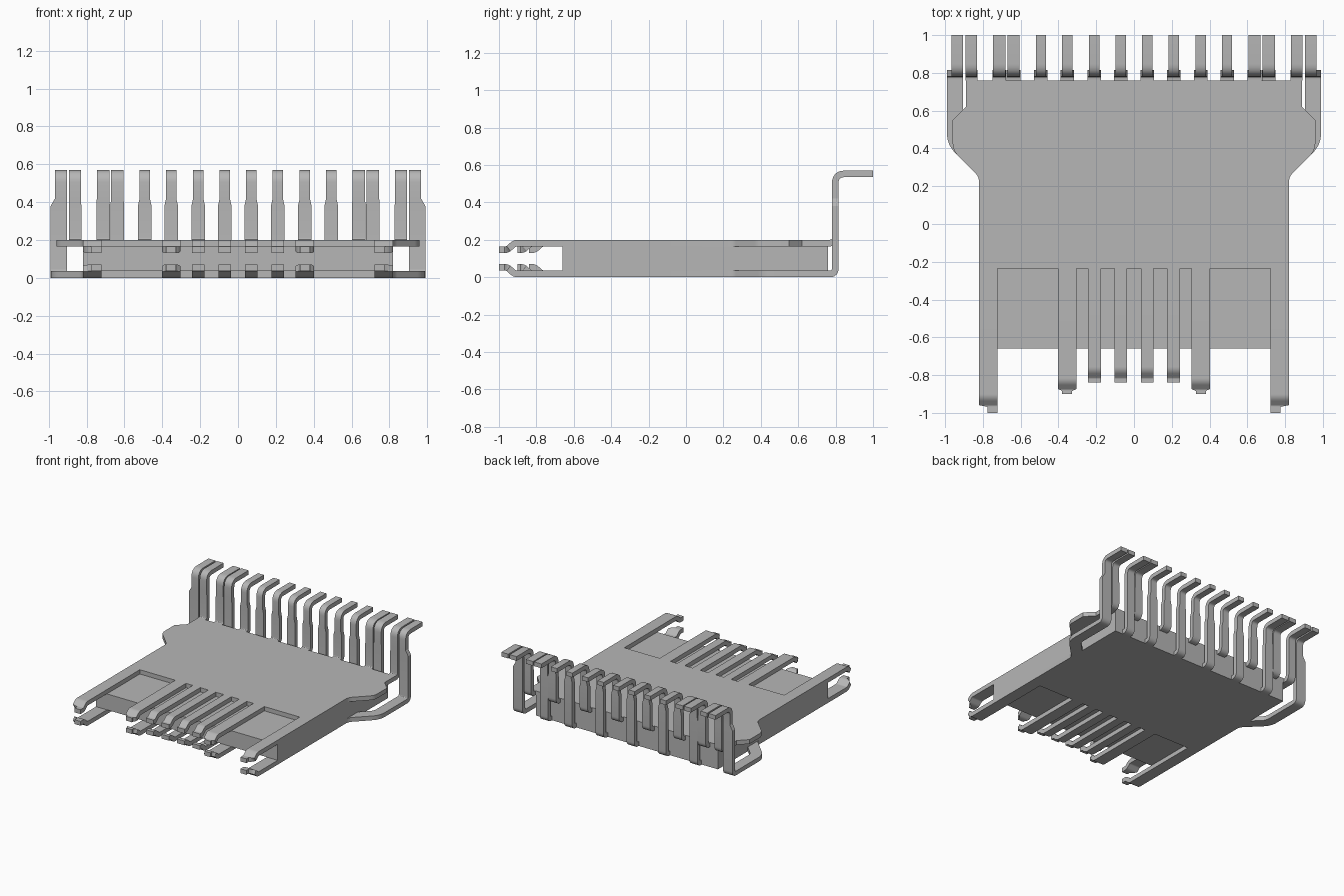
import bpy, bmesh
from mathutils import Vector

if "Cube" in bpy.data.objects:
    bpy.data.objects.remove(bpy.data.objects["Cube"], do_unlink=True)

T = 0.035                       # sheet thickness
TOP, BOTTOM = 0.2 - T / 2, T / 2  # sheet centre heights
ROOT, BACK = -0.235, 0.76       # sheet ends

metal = bpy.data.materials.new("grey_metal")
metal.use_nodes = True
grey = (0.47, 0.47, 0.47, 1)
metal.diffuse_color = grey
metal.node_tree.nodes["Principled BSDF"].inputs["Base Color"].default_value = grey


def finish(name, bm):
    bmesh.ops.recalc_face_normals(bm, faces=bm.faces)
    mesh = bpy.data.meshes.new(name)
    bm.to_mesh(mesh)
    bm.free()
    mesh.materials.append(metal)
    ob = bpy.data.objects.new(name, mesh)
    bpy.context.collection.objects.link(ob)
    bpy.ops.object.select_all(action='DESELECT')
    ob.select_set(True)
    bpy.context.view_layer.objects.active = ob
    bpy.ops.object.shade_smooth_by_angle(angle=0.5)
    return ob


def rounded(points, steps=6):
    """Round each corner (a, b, radius) of an open path."""
    pts = [Vector(p[:2]) for p in points]
    out = []
    for i, p in enumerate(pts):
        r = points[i][2] if len(points[i]) > 2 else 0
        if not r or i in (0, len(pts) - 1):
            out.append(p)
            continue
        a = p + (pts[i - 1] - p).normalized() * r
        b = p + (pts[i + 1] - p).normalized() * r
        for k in range(steps + 1):
            u = k / steps
            out.append(a * (1 - u) ** 2 + p * 2 * u * (1 - u) + b * u * u)
    return out


def strip(name, points, width):
    """Bent sheet strip along a (y, z) path; width(y, z) gives its x range."""
    path = rounded(points)
    bm = bmesh.new()
    rings = []
    for i, p in enumerate(path):
        d1 = (p - path[max(i - 1, 0)]).normalized()
        d2 = (path[min(i + 1, len(path) - 1)] - p).normalized()
        d = (d1 + d2).normalized()
        n = Vector((-d.y, d.x))
        ref = d2 if d2.length else d1
        n = n * (T / 2 / max(0.5, d.dot(ref)))
        x0, x1 = width(p.x, p.y)
        rings.append([bm.verts.new((x, q.x, q.y)) for x, q in
                      ((x0, p - n), (x1, p - n), (x1, p + n), (x0, p + n))])
    for a, b in zip(rings, rings[1:]):
        for k in range(4):
            m = (k + 1) % 4
            bm.faces.new((a[k], a[m], b[m], b[k]))
    bm.faces.new(rings[0])
    bm.faces.new(rings[-1])
    return finish(name, bm)


def sheet(name, half, z):
    """Flat sheet from the outline of its left half."""
    right = rounded(half)
    loop = [(p.x, p.y) for p in right] + [(-p.x, p.y) for p in reversed(right)]
    bm = bmesh.new()
    face = bm.faces.new([bm.verts.new((x, y, z - T / 2)) for x, y in loop])
    new = bmesh.ops.extrude_face_region(bm, geom=[face])["geom"]
    bmesh.ops.translate(bm, vec=(0, 0, T),
                        verts=[v for v in new if isinstance(v, bmesh.types.BMVert)])
    return finish(name, bm)


def blend(wide, narrow, u):
    u = min(1, max(0, u))
    return tuple(a + (b - a) * u for a, b in zip(wide, narrow))


# Core block between the two sheets
bm = bmesh.new()
bmesh.ops.create_cube(bm, size=1)
bmesh.ops.scale(bm, vec=(1.64, 1.42, 0.2 - 2 * T), verts=bm.verts)
bmesh.ops.translate(bm, vec=(0, 0.05, 0.1), verts=bm.verts)
finish("core_block", bm)

# Upper and lower sheets with flared shoulders
sheet("upper_sheet", [(0.82, ROOT), (0.82, 0.25, 0.03), (0.96, 0.39, 0.04),
                      (0.96, 0.55), (0.89, 0.62), (0.89, BACK)], TOP)
sheet("lower_sheet", [(0.82, ROOT), (0.82, 0.25, 0.03), (0.99, 0.42, 0.06),
                      (0.99, BACK), (0.905, BACK), (0.905, 0.46, 0.03),
                      (0.82, 0.375), (0.82, BACK)], BOTTOM)


# Contact fingers: wide range, tip range, tip y
def finger(name, z, inward, wide, tip, end, bend):
    drop = z + inward * 0.035
    path = [(ROOT, z), (bend, z, 0.015), (bend - 0.04, drop, 0.012)]
    if wide != tip:
        path += [(bend - 0.055, drop)]
    path += [(end, drop)]
    strip(name, path,
          lambda y, _: blend(wide, tip, (bend - 0.035 - y) / 0.02))


for level, z, inward in (("upper", TOP, -1), ("lower", BOTTOM, 1)):
    for side in (-1, 1):
        def span(a, b):
            return tuple(sorted((side * a, side * b)))
        tag = level + ("_left" if side > 0 else "_right")
        for k, x in enumerate((0.07, 0.21)):
            w = span(x - 0.034, x + 0.034)
            finger(f"{tag}_contact_finger_{k}", z, inward, w, w, -0.84, -0.77)
        finger(tag + "_middle_finger", z, inward, span(0.305, 0.402),
               span(0.327, 0.38), -0.9, -0.83)
        finger(tag + "_outer_finger", z, inward, span(0.722, 0.82),
               span(0.722, 0.775), -1.0, -0.915)


# Solder legs rising at the back
def leg(name, z, wide, narrow):
    path = [(BACK, z), (0.798, z, 0.03), (0.798, 0.38), (0.798, 0.42),
            (0.798, 0.57 - T / 2, 0.05), (1.0, 0.57 - T / 2)]
    strip(name, path, lambda _, h: blend(wide, narrow, (h - 0.38) / 0.04))


centres = [0.713, 0.638, 0.493, 0.353, 0.21, 0.07]
centres += [-x for x in reversed(centres)]
for i, x in enumerate(centres):
    low = i % 2 == 0
    foot = 0.033 if abs(x) > 0.6 else 0.027
    leg(f"{'lower' if low else 'upper'}_leg_{i}", BOTTOM if low else TOP,
        (x - 0.036, x + 0.036), (x - foot, x + foot))
for side, tag in ((1, "left"), (-1, "right")):
    leg(tag + "_outer_lower_leg", BOTTOM,
        (side * 0.905, side * 0.99), (side * 0.905, side * 0.967))
    leg(tag + "_outer_upper_leg", TOP,
        (side * 0.828, side * 0.892), (side * 0.83, side * 0.892))
